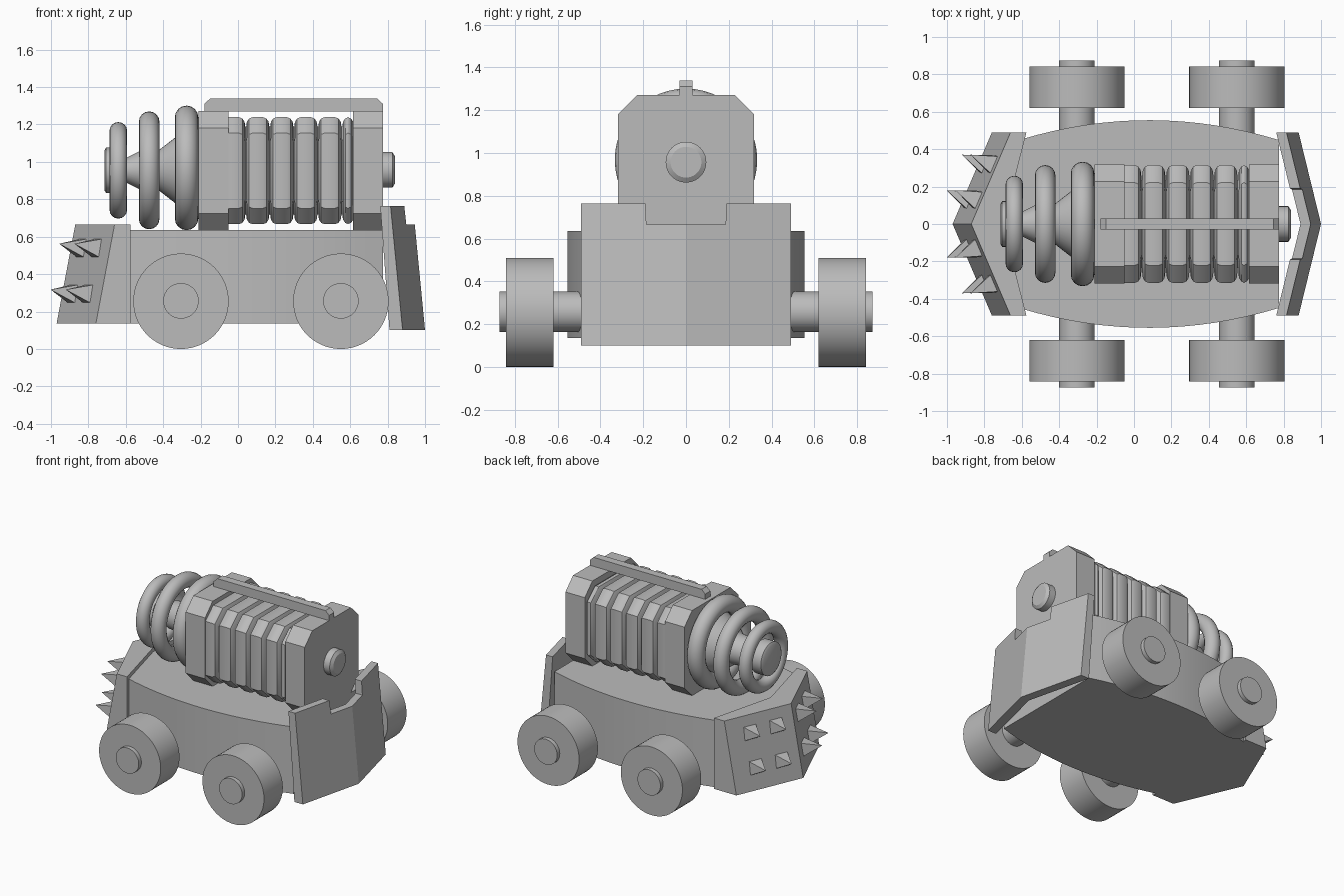
import bpy, bmesh, math
from mathutils import Vector, Matrix

cube = bpy.data.objects.get("Cube")
if cube:
    bpy.data.objects.remove(cube, do_unlink=True)

GREY = (0.5, 0.5, 0.5, 1.0)
mat = bpy.data.materials.new("plain grey")
mat.use_nodes = True
mat.diffuse_color = GREY
mat.node_tree.nodes["Principled BSDF"].inputs["Base Color"].default_value = GREY


def finish(name, bm, smooth=True):
    bmesh.ops.recalc_face_normals(bm, faces=bm.faces)
    me = bpy.data.meshes.new(name)
    bm.to_mesh(me)
    bm.free()
    me.materials.append(mat)
    ob = bpy.data.objects.new(name, me)
    bpy.context.scene.collection.objects.link(ob)
    if smooth:
        bpy.ops.object.select_all(action='DESELECT')
        ob.select_set(True)
        bpy.context.view_layer.objects.active = ob
        bpy.ops.object.shade_smooth_by_angle(angle=math.radians(32))
    return ob


def loft(name, rings, smooth=False):
    """Skin a row of equal-length closed loops and cap both ends."""
    bm = bmesh.new()
    loops = [[bm.verts.new(p) for p in r] for r in rings]
    n = len(loops[0])
    for a, b in zip(loops, loops[1:]):
        for i in range(n):
            j = (i + 1) % n
            bm.faces.new((a[i], a[j], b[j], b[i]))
    bm.faces.new(loops[0])
    bm.faces.new(loops[-1])
    return finish(name, bm, smooth)


def circle(x, r, z, n=40):
    return [(x, r * math.cos(math.tau * i / n), z + r * math.sin(math.tau * i / n))
            for i in range(n)]


def octagon(x, half, cut, z=0.953):
    a, b = half, half - cut
    pts = [(a, -b), (a, b), (b, a), (-b, a), (-a, b), (-a, -b), (-b, -a), (b, -a)]
    return [(x, y, z + h) for y, h in pts]


def cylinder_y(name, x, z, r, y0, y1, n=64):
    ring = [(r * math.cos(math.tau * i / n), r * math.sin(math.tau * i / n)) for i in range(n)]
    return loft(name, [[(x + u, y, z + v) for u, v in ring] for y in (y0, y1)], True)


def torus(name, x, z, outer, tube, n=48, m=16):
    bm = bmesh.new()
    grid = []
    for i in range(n):
        a = math.tau * i / n
        row = []
        for j in range(m):
            b = math.tau * j / m
            r = outer - tube + tube * math.cos(b)
            row.append(bm.verts.new((x + tube * math.sin(b), r * math.cos(a), z + r * math.sin(a))))
        grid.append(row)
    for i in range(n):
        for j in range(m):
            k, l = (i + 1) % n, (j + 1) % m
            bm.faces.new((grid[i][j], grid[k][j], grid[k][l], grid[i][l]))
    return finish(name, bm)


# Hull with bowed sides and a pointed nose
xs = [-0.60 + 1.375 * i / 16 for i in range(17)]
side = [(x, 0.555 - 0.22 * (x - 0.08) ** 2) for x in xs]
plan = [(-0.78, 0)] + side + [(x, -y) for x, y in reversed(side)]
loft("hull", [[(x, y, z) for x, y in plan] for z in (0.135, 0.635)], True)

# Spiked ram at the nose: a V wedge leaning back
rings = []
for y in (-0.49, 0, 0.49):
    d = abs(y) / 0.49
    rings.append([(-0.97 + 0.21 * d, y, 0.135), (-0.87 + 0.21 * d, y, 0.665),
                  (-0.70 + 0.125 * d, y, 0.665), (-0.70 + 0.125 * d, y, 0.135)])
loft("nose_ram", rings)

# Four-sided spikes on both ram faces
for s, label in ((1, "left"), (-1, "right")):
    along = Vector((0.21, 0.49 * s, 0)).normalized()
    up = Vector((0.10, 0, 0.53)).normalized()
    out = along.cross(up).normalized()
    if out.x > 0:
        out = -out
    up = out.cross(along).normalized()
    for row, z in (("lower", 0.295), ("upper", 0.54)):
        for col, y in (("inner", 0.13), ("outer", 0.32)):
            x = -0.97 + 0.10 * (z - 0.135) / 0.53 + 0.21 * y / 0.49
            c = Vector((x, s * y, z))
            bm = bmesh.new()
            base = [bm.verts.new(c - out * 0.005 + along * a * 0.05 + up * b * 0.05)
                    for a, b in ((1, 1), (-1, 1), (-1, -1), (1, -1))]
            tip = bm.verts.new(c + out * 0.13)
            bm.faces.new(base)
            for i in range(4):
                bm.faces.new((base[i], base[(i + 1) % 4], tip))
            finish(f"spike_{label}_{row}_{col}", bm, False)

# Rear shield: leaning V plate with raised shoulders
rings = []
for y, top in ((-0.49, 0.765), (-0.19, 0.765), (-0.185, 0.665), (0, 0.665),
               (0.185, 0.665), (0.19, 0.765), (0.49, 0.765)):
    d = 0.12 * abs(y) / 0.49
    lean = 0.097 * (top - 0.10)
    rings.append([(1.0 - d, y, 0.10), (1.0 - lean - d, y, top),
                  (0.945 - lean - d, y, top), (0.93 - d, y, 0.10)])
loft("rear_shield", rings)

# Wheels on through axles
for x, end in ((-0.305, "front"), (0.55, "rear")):
    cylinder_y(end + "_axle", x, 0.257, 0.095, -0.873, 0.873, 40)
    for s, label in ((1, "left"), (-1, "right")):
        cylinder_y(f"{end}_{label}_wheel", x, 0.255, 0.255, s * 0.62, s * 0.842)

# Engine housing: two chamfered end blocks around a ribbed core
for name, x0, x1 in (("block_front", -0.21, -0.05), ("block_rear", 0.615, 0.775)):
    loft(name, [octagon(x, 0.318, 0.09) for x in (x0, x1)])
loft("engine_core", [octagon(x, 0.235, 0.07) for x in (-0.06, 0.63)])
for i in range(6):
    x0 = -0.085 + 0.1285 * i
    x1 = min(x0 + 0.124, 0.62)
    profile = [(0, 0.235), (0.004, 0.262), (0.016, 0.279), (0.034, 0.286)]
    rings = [octagon(x0 + d, h, 0.085) for d, h in profile]
    rings += [octagon(x1 - d, h, 0.085) for d, h in reversed(profile)]
    rib = loft(f"engine_rib_{i + 1}", rings, True)
    rib.data.transform(Matrix.Diagonal((1, 1.1, 1, 1)))

# Carry bar along the top, with chamfered ends
bar = [(-0.18, 1.27), (0.775, 1.27), (0.775, 1.31), (0.745, 1.338), (-0.15, 1.338), (-0.18, 1.31)]
loft("top_bar", [[(x, y, z) for x, z in bar] for y in (-0.03, 0.03)])

# Rear knob
loft("rear_knob", [circle(x, r, 0.957) for x, r in
                   ((0.76, 0.095), (0.825, 0.095), (0.84, 0.072))], True)

# Turned barrel with three rings
barrel = ((-0.715, 0.105), (-0.705, 0.122), (-0.625, 0.122), (-0.622, 0.065), (-0.60, 0.065),
          (-0.53, 0.10), (-0.42, 0.11), (-0.33, 0.18), (-0.20, 0.25))
loft("barrel", [circle(x, r, 0.955) for x, r in barrel], True)
for i, (x, z, outer, tube) in enumerate(((-0.275, 0.968, 0.333, 0.063),
                                         (-0.475, 0.955, 0.315, 0.055),
                                         (-0.64, 0.955, 0.258, 0.047))):
    torus(f"barrel_ring_{i + 1}", x, z, outer, tube)
